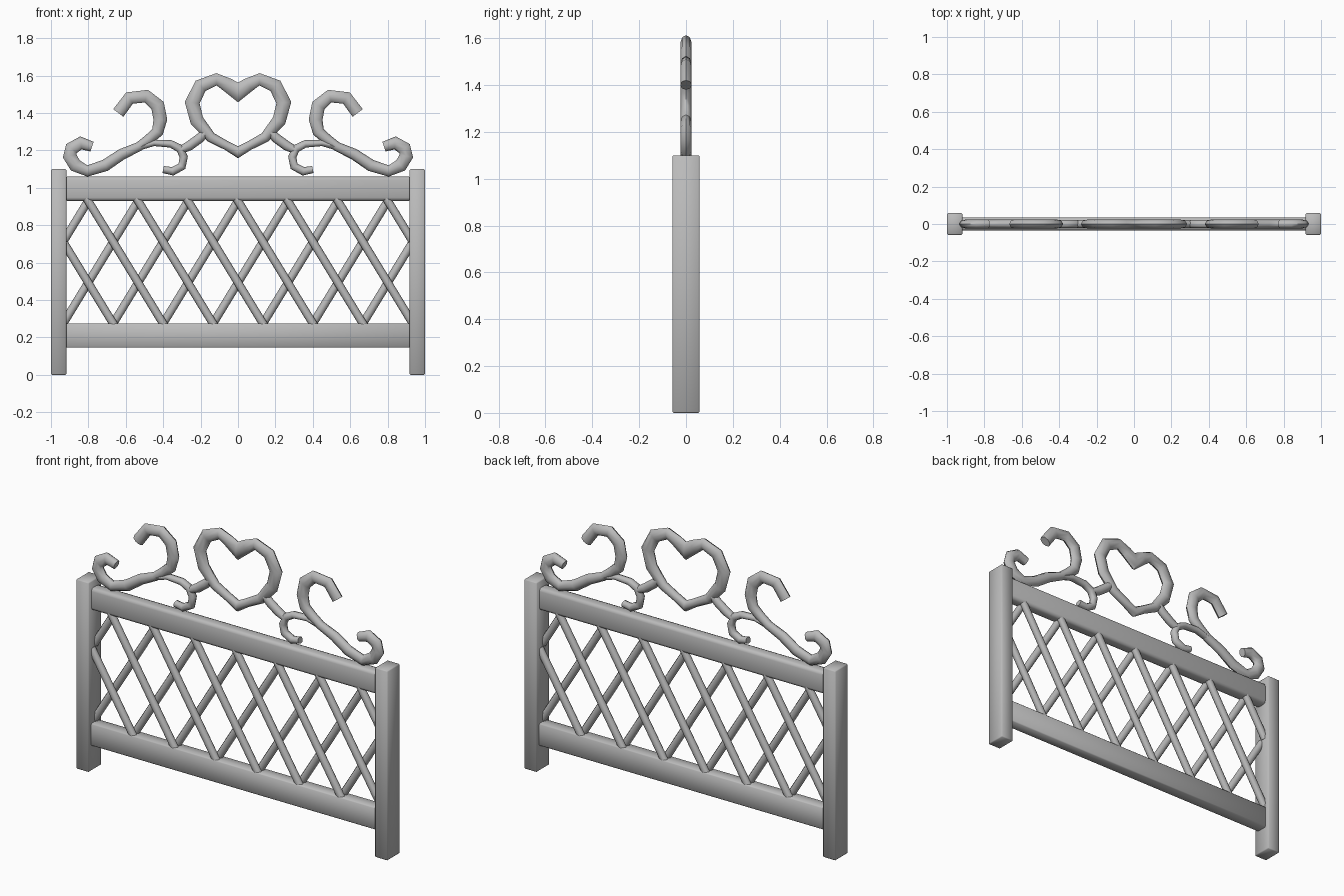
import bpy
import bmesh
from math import sin, cos, pi, radians
from mathutils import Vector

cube = bpy.data.objects.get("Cube")
if cube:
    bpy.data.objects.remove(cube, do_unlink=True)

metal = bpy.data.materials.new("grey_metal")
metal.use_nodes = True
grey = (0.5, 0.5, 0.5, 1)
metal.diffuse_color = grey
metal.node_tree.nodes["Principled BSDF"].inputs["Base Color"].default_value = grey


def finish(name, bm):
    """Turn a bmesh into a smooth-shaded object with the shared material."""
    bmesh.ops.recalc_face_normals(bm, faces=bm.faces)
    mesh = bpy.data.meshes.new(name)
    bm.to_mesh(mesh)
    bm.free()
    mesh.materials.append(metal)
    obj = bpy.data.objects.new(name, mesh)
    bpy.context.collection.objects.link(obj)
    bpy.ops.object.select_all(action='DESELECT')
    obj.select_set(True)
    bpy.context.view_layer.objects.active = obj
    bpy.ops.object.shade_smooth_by_angle(angle=radians(55))
    return obj


def box(name, centre, size, bevel, segments=1):
    bm = bmesh.new()
    bmesh.ops.create_cube(bm, size=1)
    for v in bm.verts:
        v.co = Vector(centre) + v.co * Vector(size)
    bmesh.ops.bevel(bm, geom=bm.edges[:], offset=bevel, segments=segments,
                    profile=0.5, affect='EDGES')
    return finish(name, bm)


def tube(name, path, depth, y=0, closed=False, sides=8):
    """Sweep an oval along (x, z, half width) points in an upright plane."""
    bm = bmesh.new()
    rings = []
    n = len(path)
    for i, (x, z, width) in enumerate(path):
        a = path[(i - 1) % n] if closed else path[max(i - 1, 0)]
        b = path[(i + 1) % n] if closed else path[min(i + 1, n - 1)]
        normal = Vector((a[1] - b[1], 0, b[0] - a[0])).normalized()
        ring = []
        for k in range(sides):
            t = 2 * pi * k / sides
            p = Vector((x, y + depth * sin(t), z)) + normal * width * cos(t)
            ring.append(bm.verts.new(p))
        rings.append(ring)
    for i in range(n if closed else n - 1):
        r, s = rings[i], rings[(i + 1) % n]
        for k in range(sides):
            j = (k + 1) % sides
            bm.faces.new((r[k], r[j], s[j], s[k]))
    if not closed:
        bm.faces.new(rings[0])
        bm.faces.new(rings[-1])
    return finish(name, bm)


def flip(path, side):
    return [(x * side, z, w) for x, z, w in path]


# Posts and rails
for side, label in ((1, "left"), (-1, "right")):
    box(label + "_post", (side * 0.959, 0, 0.55), (0.082, 0.116, 1.1), 0.005)
box("top_rail", (0, 0, 0.995), (1.86, 0.07, 0.13), 0.018, 2)
box("bottom_rail", (0, 0, 0.21), (1.86, 0.07, 0.13), 0.006)

# Lattice: front bars lean one way, back bars the other
pitch, run, low, high, edge = 0.267, 0.4, 0.275, 0.93, 0.93
slope = (low - high) / run
for side, label in ((1, "front"), (-1, "back")):
    for k in range(-4, 4):
        top = k * pitch
        x1 = max(top - 0.015, -edge)
        x2 = min(top + run + 0.015, edge)
        ends = [(x, high + slope * (x - top), 0.022) for x in (x1, x2)]
        tube(f"{label}_lattice_bar_{k + 5}", flip(ends, side), 0.02, -0.014 * side)

# Heart, drawn as one half and its mirror
half = [(0, 1.51, .053), (.056, 1.55, .038), (.115, 1.58, .033),
        (.2, 1.545, .038), (.245, 1.455, .04), (.22, 1.36, .037),
        (.145, 1.27, .028), (.06, 1.225, .024), (0, 1.19, .032)]
tube("heart", half + flip(half[-2:0:-1], -1), 0.024, closed=True)

# Scrollwork on each side of the heart
scroll = [(.78, 1.22, .027), (.84, 1.24, .035), (.89, 1.21, .037),
          (.9, 1.17, .037), (.87, 1.12, .036), (.805, 1.09, .03),
          (.71, 1.12, .032), (.62, 1.18, .03), (.53, 1.22, .025),
          (.475, 1.26, .028), (.43, 1.3, .032), (.415, 1.365, .037),
          (.43, 1.44, .038), (.49, 1.49, .035), (.58, 1.48, .035),
          (.64, 1.4, .034)]
curl = [(.54, 1.215, .018), (.45, 1.24, .017), (.36, 1.235, .02),
        (.31, 1.21, .023), (.29, 1.165, .022), (.3, 1.115, .023),
        (.35, 1.088, .023), (.4, 1.098, .019)]
link = [(.31, 1.2, .02), (.26, 1.225, .026), (.205, 1.265, .026),
        (.17, 1.3, .022)]
for side, label in ((1, "left"), (-1, "right")):
    tube(label + "_scroll", flip(scroll, side), 0.024)
    tube(label + "_small_curl", flip(curl, side), 0.022)
    tube(label + "_heart_link", flip(link, side), 0.022)
